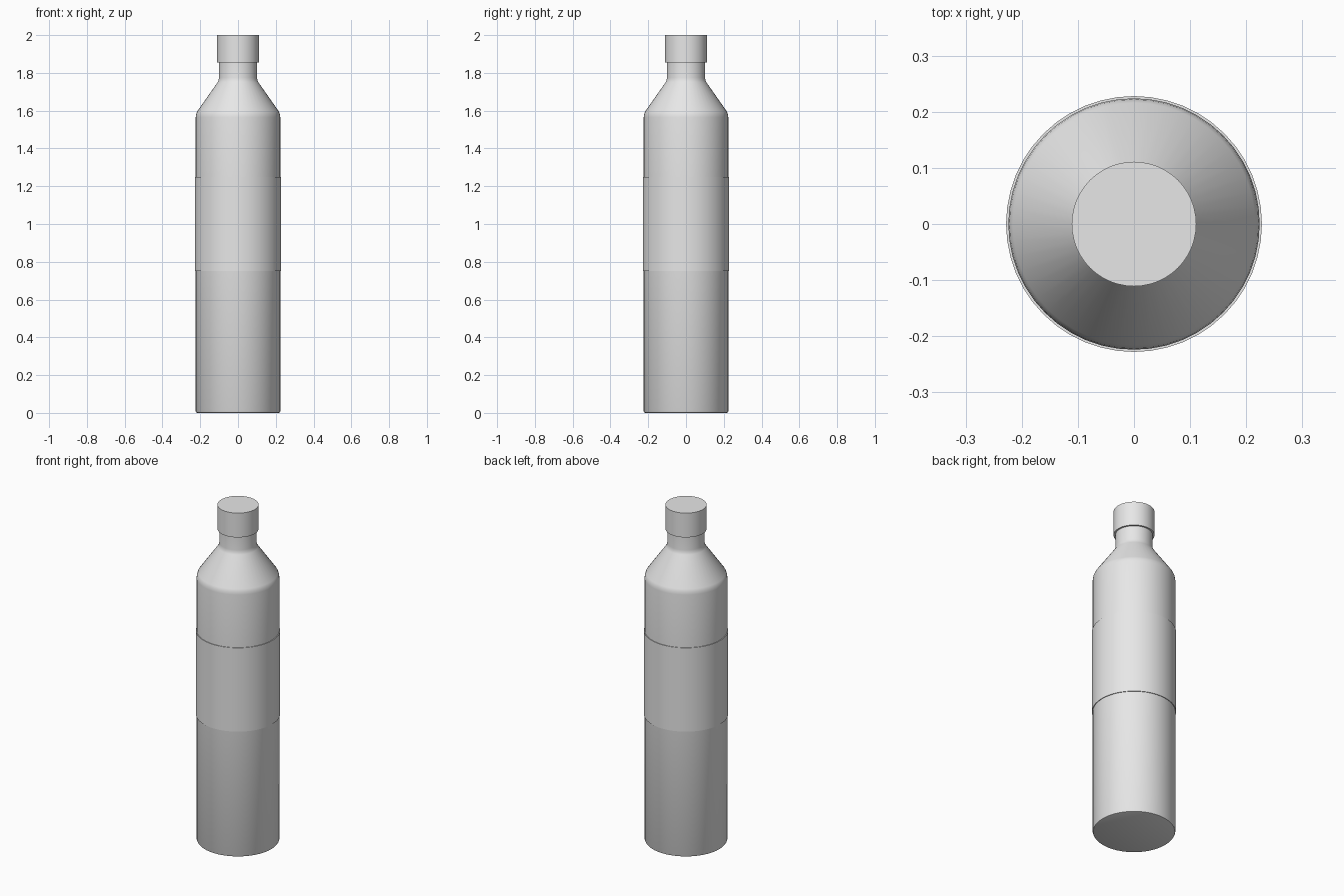
import bpy, bmesh
from math import radians, tau
from mathutils import Matrix, Vector

SEGMENTS = 48

cube = bpy.data.objects.get("Cube")
if cube:
    bpy.data.objects.remove(cube, do_unlink=True)

grey = bpy.data.materials.new("light_grey")
grey.use_nodes = True
grey.diffuse_color = (0.8, 0.8, 0.8, 1)
grey.node_tree.nodes["Principled BSDF"].inputs["Base Color"].default_value = (0.8, 0.8, 0.8, 1)


def lathe(name, profile, closed=False):
    """Spin a (radius, height) profile around the z axis."""
    bm = bmesh.new()
    verts = [bm.verts.new((r, 0, z)) for r, z in profile]
    edges = [bm.edges.new(pair) for pair in zip(verts, verts[1:])]
    if closed:
        edges.append(bm.edges.new((verts[-1], verts[0])))
    bmesh.ops.spin(bm, geom=verts + edges, axis=(0, 0, 1), cent=(0, 0, 0),
                   angle=tau, steps=SEGMENTS, use_merge=True)
    bmesh.ops.remove_doubles(bm, verts=bm.verts, dist=0.00005)
    bmesh.ops.recalc_face_normals(bm, faces=bm.faces)
    mesh = bpy.data.meshes.new(name)
    bm.to_mesh(mesh)
    bm.free()
    mesh.materials.append(grey)
    obj = bpy.data.objects.new(name, mesh)
    bpy.context.collection.objects.link(obj)
    bpy.ops.object.select_all(action="DESELECT")
    obj.select_set(True)
    bpy.context.view_layer.objects.active = obj
    bpy.ops.object.shade_smooth_by_angle(angle=radians(32))
    return obj


# Bottle body with softened base, shoulder and neck corners
lathe("bottle_body", [
    (0, 0), (0.216, 0), (0.221, 0.002), (0.224, 0.008),
    (0.224, 1.565), (0.222, 1.581), (0.216, 1.596),
    (0.108, 1.75), (0.103, 1.761), (0.101, 1.775),
    (0.101, 1.87), (0, 1.87)])

# Thin label sleeve around the middle
lathe("label_band", [
    (0.222, 0.75), (0.228, 0.75), (0.228, 1.25), (0.222, 1.25)], closed=True)

# Screw cap
lathe("cap", [(0, 1.855), (0.111, 1.855), (0.111, 2), (0, 2)])
